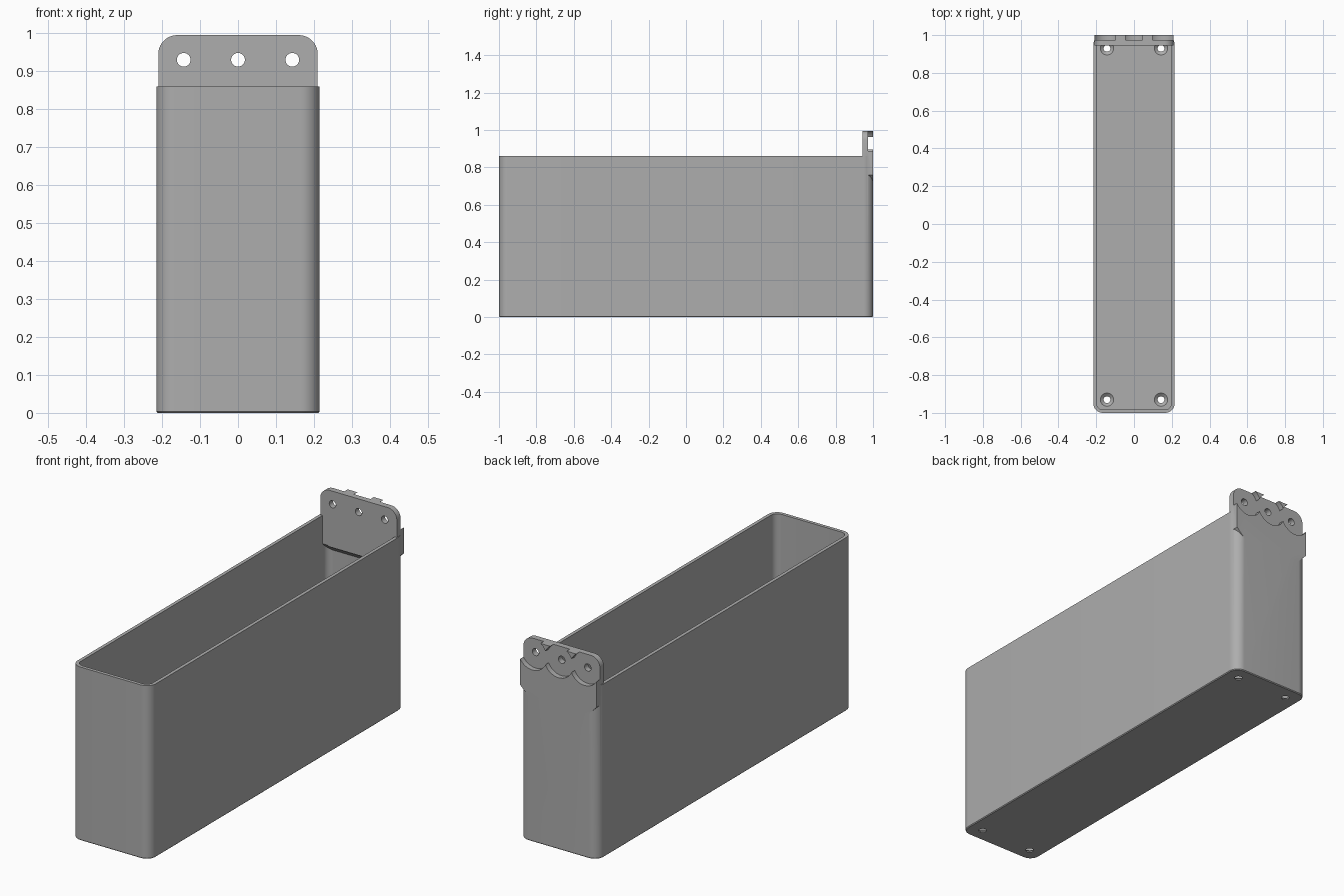
import bpy, bmesh
from math import sin, cos, pi
from mathutils import Vector

old = bpy.data.objects.get("Cube")
if old:
    bpy.data.objects.remove(old, do_unlink=True)

grey = bpy.data.materials.new("plain grey")
grey.use_nodes = True
colour = (0.42, 0.42, 0.42, 1)
grey.diffuse_color = colour
grey.node_tree.nodes["Principled BSDF"].inputs["Base Color"].default_value = colour


def arc(cx, cy, r, start, end, steps=10):
    return [(cx + r * cos(start + (end - start) * i / steps),
             cy + r * sin(start + (end - start) * i / steps)) for i in range(steps + 1)]


def rounded_rect(hx, hy, r):
    corners = [(hx - r, hy - r), (r - hx, hy - r), (r - hx, r - hy), (hx - r, r - hy)]
    return [p for i, (x, y) in enumerate(corners)
            for p in arc(x, y, r, i * pi / 2, (i + 1) * pi / 2)]


def loft(name, rings):
    """Closed solid through rings of equal point count."""
    bm = bmesh.new()
    loops = [[bm.verts.new(p) for p in ring] for ring in rings]
    for a, b in zip(loops, loops[1:]):
        for i in range(len(a)):
            j = (i + 1) % len(a)
            bm.faces.new((a[i], a[j], b[j], b[i]))
    bm.faces.new(loops[0])
    bm.faces.new(loops[-1])
    bmesh.ops.recalc_face_normals(bm, faces=bm.faces)
    mesh = bpy.data.meshes.new(name)
    bm.to_mesh(mesh)
    bm.free()
    mesh.materials.append(grey)
    ob = bpy.data.objects.new(name, mesh)
    bpy.context.collection.objects.link(ob)
    return ob


def along_z(pts, z):
    return [Vector((x, y, z)) for x, y in pts]


def along_y(pts, y):
    return [Vector((x, y, z)) for x, z in pts]


def along_x(pts, x):
    return [Vector((x, y, z)) for y, z in pts]


def circle(cx, cy, r):
    return arc(cx, cy, r, 0, 2 * pi, 40)[:-1]


def combine(target, tool, operation):
    bpy.context.view_layer.objects.active = target
    mod = target.modifiers.new(operation, "BOOLEAN")
    mod.operation = operation
    mod.solver = "EXACT"
    mod.object = tool
    bpy.ops.object.modifier_apply(modifier=mod.name)
    bpy.data.objects.remove(tool, do_unlink=True)


# Open bin with rounded corners and a fine chamfer under the base
base = rounded_rect(0.211, 0.996, 0.046)
outer = rounded_rect(0.215, 1, 0.05)
inner = rounded_rect(0.198, 0.983, 0.033)
storage_bin = loft("storage_bin", [along_z(base, 0), along_z(outer, 0.004), along_z(outer, 0.86)])
combine(storage_bin, loft("cavity", [along_z(inner, 0.02), along_z(inner, 0.95)]), "DIFFERENCE")

# Mounting plate with rounded top corners and chamfered bottom corners
top = 0.995
plate = [(-0.165, 0.715), (0.165, 0.715), (0.21, 0.76)]
plate += arc(0.16, top - 0.05, 0.05, 0, pi / 2)
plate += arc(-0.16, top - 0.05, 0.05, pi / 2, pi)
plate += [(-0.21, 0.76)]
combine(storage_bin, loft("mounting_plate", [along_y(plate, 0.945), along_y(plate, 1)]), "UNION")

# Sloped support under the plate inside the bin
slope = [(0.945, 0.77), (0.985, 0.77), (0.985, 0.68), (0.945, 0.72)]
combine(storage_bin, loft("plate_support", [along_x(slope, -0.2), along_x(slope, 0.2)]), "UNION")

# Screw holes with wide round recesses at the back of the plate
for x in (-0.143, 0, 0.143):
    wide, narrow = circle(x, 0.93, 0.079), circle(x, 0.93, 0.018)
    combine(storage_bin, loft("recess", [along_y(wide, 0.974), along_y(wide, 1.05)]), "DIFFERENCE")
    combine(storage_bin, loft("hole", [along_y(narrow, 0.9), along_y(narrow, 1.05)]), "DIFFERENCE")

# Countersunk drain holes in the floor
for x in (-0.143, 0.143):
    for y in (-0.93, 0.93):
        narrow, wide = circle(x, y, 0.018), circle(x, y, 0.035)
        rings = [along_z(narrow, -0.05), along_z(narrow, 0.006),
                 along_z(wide, 0.02), along_z(wide, 0.03)]
        combine(storage_bin, loft("floor_hole", rings), "DIFFERENCE")

bpy.ops.object.select_all(action="DESELECT")
storage_bin.select_set(True)
bpy.context.view_layer.objects.active = storage_bin
bpy.ops.object.shade_smooth_by_angle(angle=pi / 6)
